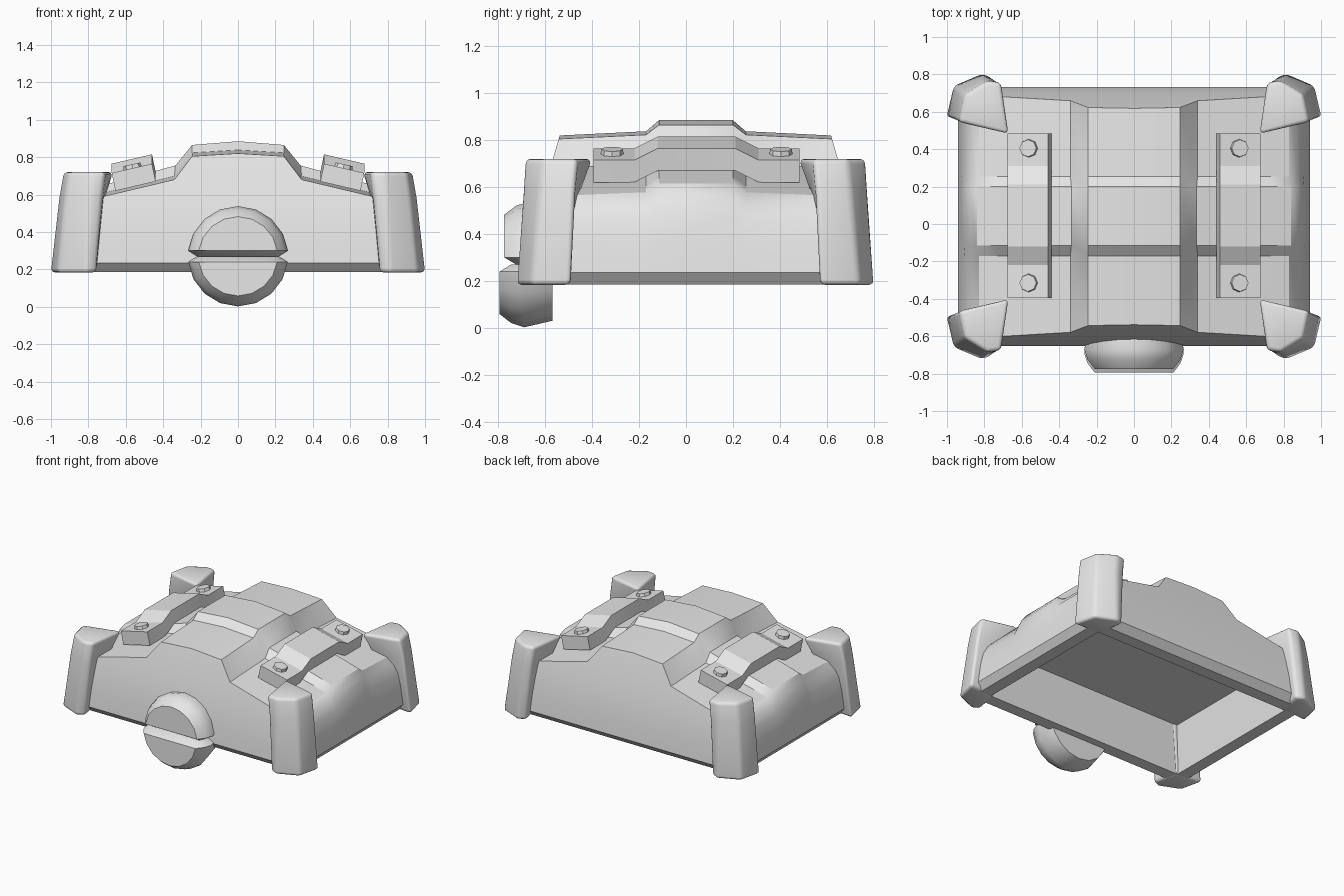
import bpy, bmesh, math
from mathutils import Matrix, Vector

if "Cube" in bpy.data.objects:
    bpy.data.objects.remove(bpy.data.objects["Cube"])

YC = 0.04  # middle of the lid in y
grey = bpy.data.materials.new("plain grey")
grey.diffuse_color = (0.8, 0.8, 0.8, 1)
grey.use_nodes = True
grey.node_tree.nodes["Principled BSDF"].inputs["Base Color"].default_value = grey.diffuse_color


def finish(bm, name, angle=32, bevel=0):
    bmesh.ops.recalc_face_normals(bm, faces=bm.faces)
    me = bpy.data.meshes.new(name)
    bm.to_mesh(me)
    bm.free()
    me.materials.append(grey)
    ob = bpy.data.objects.new(name, me)
    bpy.context.collection.objects.link(ob)
    bpy.context.view_layer.objects.active = ob
    ob.select_set(True)
    if bevel:
        mod = ob.modifiers.new("bevel", 'BEVEL')
        mod.width, mod.segments, mod.limit_method = bevel, 3, 'ANGLE'
        mod.angle_limit = math.radians(35)
        bpy.ops.object.modifier_apply(modifier=mod.name)
    bpy.ops.object.shade_smooth_by_angle(angle=math.radians(angle))
    ob.select_set(False)
    return ob


def loft(rings):
    """Join closed rings of points into a solid."""
    bm = bmesh.new()
    vs = [[bm.verts.new(p) for p in r] for r in rings]
    n = len(vs[0])
    for a, b in zip(vs, vs[1:]):
        for i in range(n):
            j = (i + 1) % n
            bm.faces.new((a[i], a[j], b[j], b[i]))
    bm.faces.new(vs[0])
    bm.faces.new(vs[-1])
    return bm


# Lid shell: half profiles (x, z) of the roof and of the raised middle band
ROOF = [(.90, .185), (.94, .235), (.925, .37), (.905, .46), (.875, .52),
        (.83, .56), (.72, .59), (.34, .68), (.245, .805), (0, .82)]
BAND = [(.90, .185), (.94, .235), (.925, .37), (.91, .49), (.88, .565),
        (.84, .615), (.74, .645), (.335, .755), (.245, .865), (0, .885)]


def depth(z):
    """Half depth of the end walls, which lean inwards."""
    return .645 if z < .2 else .693 - .11 * ((z - .235) / .57) ** 1.6


def section(prof, y=None, end=0, lift=0):
    full = prof + [(-x, z) for x, z in prof[-2::-1]]
    return [(x, YC + end * depth(z) if end else y, z + (lift if z > .54 else 0))
            for x, z in full]


stations = [section(ROOF, end=-1), section(ROOF, -.17, lift=.018),
            section(BAND, -.115), section(BAND, .20),
            section(ROOF, .255, lift=.018), section(ROOF, end=1)]
bm = bmesh.new()
vs = [[bm.verts.new(p) for p in s] for s in stations]
m = len(vs[0])
for a, b in zip(vs, vs[1:]):
    for i in range(m - 1):
        bm.faces.new((a[i], a[i + 1], b[i + 1], b[i]))
for e in (vs[0], vs[-1]):
    for i in range(m // 2 - 1):
        bm.faces.new((e[i], e[i + 1], e[m - 2 - i], e[m - 1 - i]))
    k = m // 2
    bm.faces.new((e[k - 1], e[k], e[k + 1]))
# Underside rim and hollow
base = bm.faces.new([s[0] for s in vs] + [s[-1] for s in reversed(vs)])
bmesh.ops.recalc_face_normals(bm, faces=bm.faces)
for inset in (.09, .05):
    bmesh.ops.inset_region(bm, faces=[base], thickness=inset, use_even_offset=True)
for v in base.verts:
    v.co.z = .52
finish(bm, "lid_shell")

# Corner guards: kite-shaped columns leaning inwards
CORNER = [
    (.183, [(1.005, .53), (.965, .70), (.81, .765), (.755, .735), (.79, .55)]),
    (.58, [(.96, .515), (.925, .665), (.795, .735), (.725, .72), (.71, .49)]),
    (.72, [(.935, .505), (.905, .65), (.785, .725), (.71, .715), (.665, .435)]),
]
for sx, side in ((-1, "left"), (1, "right")):
    for sy, end in ((-1, "front"), (1, "back")):
        bm = loft([[(sx * x, YC + sy * y, z) for x, y in pts] for z, pts in CORNER])
        finish(bm, f"corner_guard_{end}_{side}", 40, .022)

# Straps stepping over the raised band, with bolts
STRAP = [(-.395, 0), (-.22, 0), (-.12, .05), (.21, .05), (.31, 0), (.485, 0)]
for sx, side in ((-1, "left"), (1, "right")):
    rings = []
    for y, dz in STRAP:
        rings.append([(sx * x, y, z + dz) for x, z in
                      ((.46, .765), (.675, .715), (.655, .62), (.44, .67))])
    finish(loft(rings), f"strap_{side}", 20)
    for by, end in ((-.315, "front"), (.405, "back")):
        bm = bmesh.new()
        tilt = Matrix.Rotation(sx * math.atan(.23), 4, 'Y')
        place = Matrix.Translation(Vector((sx * .563, by, .742))) @ tilt
        bmesh.ops.create_cone(bm, cap_ends=True, segments=8, radius1=.052,
                              radius2=.046, depth=.04, matrix=place)
        finish(bm, f"bolt_{end}_{side}", 20)

# Round clasp in two halves with a V groove running around between them
SEG = 8
for s, name, dy in ((1, "clasp_upper", .02), (-1, "clasp_lower", 0)):
    rings = []
    for r, gap, inner, y in ((.24, .03, 0, -.57), (.268, .03, 0, -.69),
                             (.25, .03, 0, -.745), (.212, .03, .03, -.795)):
        a0 = math.asin(gap / r)
        arc = [a0 + (math.pi - 2 * a0) * i / SEG for i in range(SEG + 1)]
        ring = [(r * math.cos(a), r * math.sin(a)) for a in arc]
        ring = [(r - .05, inner)] + ring + [(.05 - r, inner)]
        rings.append([(x, y + dy, .27 + s * z) for x, z in ring])
    finish(loft(rings), name, 32)
